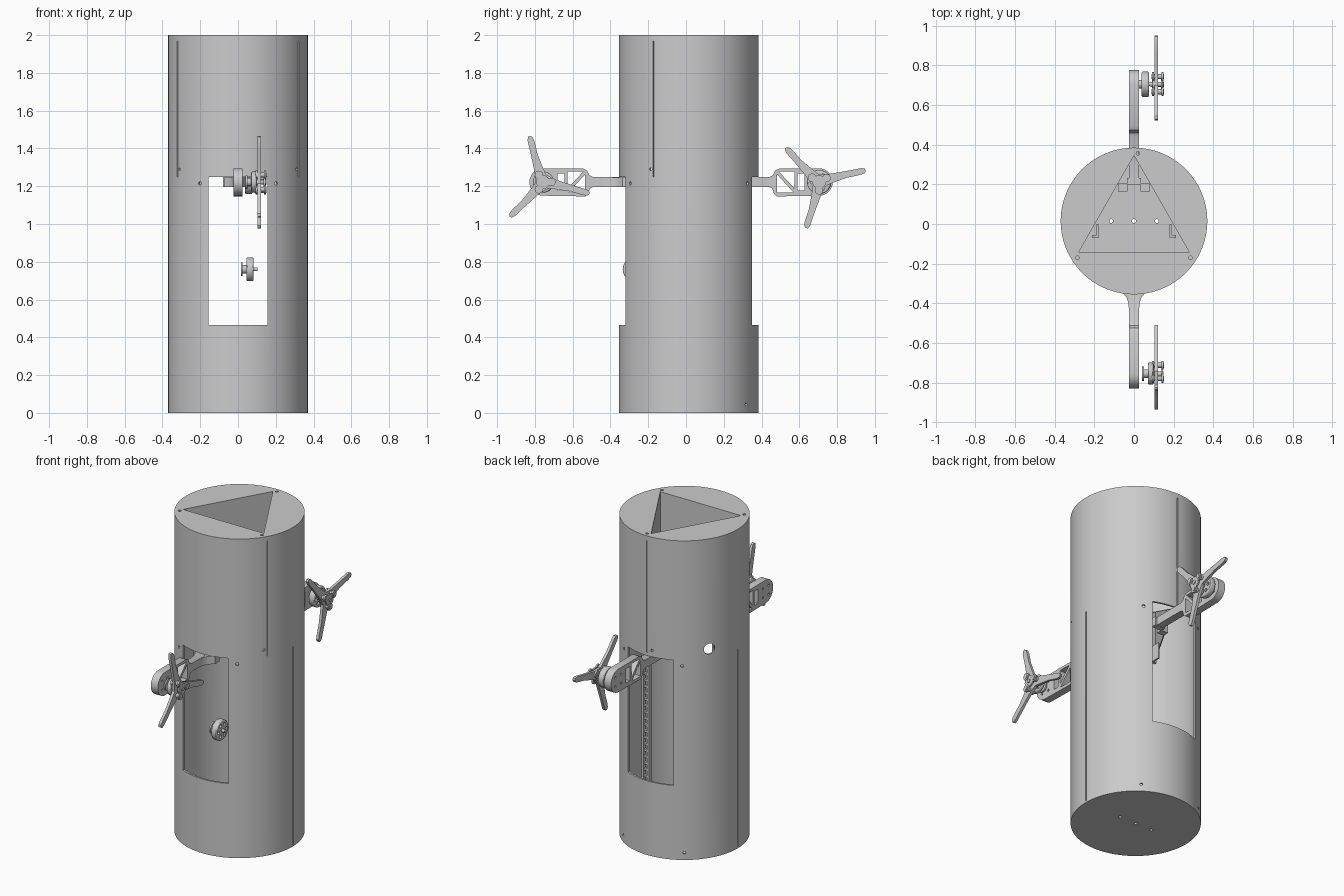
import bpy, bmesh, math
from math import sin, cos, pi, radians

if "Cube" in bpy.data.objects:
    bpy.data.objects.remove(bpy.data.objects["Cube"])

CY, R, WALL = 0.015, 0.37, 0.012      # body centre y, radius, shell thickness
HUB_Z = 1.222


def prism(name, pts, axis, lo, hi, smooth=False):
    """Extrude a 2D outline along x (pts are y,z) or z (pts are x,y)."""
    bm = bmesh.new()
    place = (lambda a, b, t: (t, a, b)) if axis == 'x' else (lambda a, b, t: (a, b, t))
    low = [bm.verts.new(place(a, b, lo)) for a, b in pts]
    top = [bm.verts.new(place(a, b, hi)) for a, b in pts]
    bm.faces.new(low)
    bm.faces.new(top)
    for i in range(len(pts)):
        j = (i + 1) % len(pts)
        bm.faces.new((low[i], low[j], top[j], top[i]))
    bmesh.ops.recalc_face_normals(bm, faces=bm.faces)
    me = bpy.data.meshes.new(name)
    bm.to_mesh(me)
    bm.free()
    ob = bpy.data.objects.new(name, me)
    bpy.context.collection.objects.link(ob)
    if smooth:
        shade(ob)
    return ob


def shade(ob):
    bpy.ops.object.select_all(action='DESELECT')
    ob.select_set(True)
    bpy.context.view_layer.objects.active = ob
    bpy.ops.object.shade_smooth_by_angle(angle=radians(30))


def circle(cx, cy, r, n=24):
    return [(cx + r * cos(2 * pi * i / n), cy + r * sin(2 * pi * i / n)) for i in range(n)]


def rect(x0, x1, y0, y1):
    return [(x0, y0), (x1, y0), (x1, y1), (x0, y1)]


def box(name, x0, x1, y0, y1, z0, z1):
    return prism(name, rect(x0, x1, y0, y1), 'z', z0, z1)


def cut(ob, cutter):
    cutter.hide_render = True
    m = ob.modifiers.new("cut", 'BOOLEAN')
    m.operation, m.solver, m.object = 'DIFFERENCE', 'EXACT', cutter
    bpy.context.view_layer.objects.active = ob
    bpy.ops.object.modifier_apply(modifier=m.name)
    bpy.data.objects.remove(cutter)


def radial(ob, angle, z):
    """Turn a cutter built around the x axis to a spot on the body wall."""
    ob.location = (0, CY, z)
    ob.rotation_euler = (0, 0, radians(angle))
    bpy.context.view_layer.update()
    return ob


# Hollow cylindrical body with closed ends
body = prism("body_shell", circle(0, CY, R, 96), 'z', 0, 2)
cut(body, prism("c", circle(0, CY, R - WALL, 96), 'z', 0.015, 1.985))

# Front and back windows
cut(body, box("c", -0.157, 0.157, -0.6, -0.1, 0.465, 1.25))
cut(body, box("c", -0.157, 0.157, 0.13, 0.6, 0.465, 1.25))

# Triangular well through the top
tri = [(-0.28, -0.145), (0.28, -0.145), (0, 0.345)]
cut(body, prism("c", tri, 'z', 1.9, 2.1))

# Holes in the floor, top and wall
for x in (-0.115, 0, 0.115):
    cut(body, prism("c", circle(x, CY, 0.01, 12), 'z', -0.1, 0.1))
for x, y in ((0.02, 0.357), (-0.285, -0.17), (0.285, -0.17)):
    cut(body, prism("c", circle(x, y, 0.009, 12), 'z', 1.95, 2.1))
wall_holes = [(a, 1.29, 0.008) for a in (-33, 95, 213)]
wall_holes += [(a, 1.215, 0.009) for a in (57, 123, 237, 303)]
wall_holes += [(a, 0.045, 0.008) for a in (55, 125)] + [(147.5, 1.31, 0.034)]
for a, z, r in wall_holes:
    cut(body, radial(prism("c", circle(0, 0, r, 20), 'x', 0.3, 0.45), a, z))

# Seam grooves between the shell panels
for a, z0, z1 in ((-30, 1.25, 1.97), (90, 1.27, 1.97), (210, 1.25, 1.97),
                  (0, 0.01, 1.25), (180, 0.01, 1.25)):
    cut(body, radial(prism("c", rect(-0.004, 0.004, z0, z1), 'x', 0.364, 0.4), a, 0))
shade(body)

# Walls of the triangular well
well = prism("payload_well", [(-0.29, -0.151), (0.29, -0.151), (0, 0.356)], 'z', 1.26, 1.99)
cut(well, prism("c", tri, 'z', 1.0, 2.1))

# Lattice rail inside the lower body
for x in (0.232, 0.27):
    box("rail_post", x - 0.006, x + 0.006, 0.02, 0.045, 0.015, 1.26)
for i in range(30):
    z = 0.05 + i * 0.04
    box("rail_rung", 0.232, 0.27, 0.024, 0.041, z, z + 0.012)

# Brackets under the well
for s in (-1, 1):
    a, b, c = sorted((s * 0.18, s * 0.213)), sorted((s * 0.18, s * 0.19)), sorted((s * 0.033, s * 0.08))
    box("side_bracket", *a, -0.07, -0.055, 1.16, 1.26)
    box("side_bracket_web", *b, -0.07, 0.0, 1.16, 1.26)
    box("carriage_lug", *c, 0.165, 0.205, 1.195, 1.25)
box("carriage_bridge", -0.035, 0.035, 0.2, 0.232, 1.195, 1.25)


def motor(name, x0, x1, y, z, r):
    """Motor can with a mounting boss and a shaft stub."""
    can = prism(name + "_can", circle(y, z, r, 36), 'x', x0, x1)
    m = can.modifiers.new("round", 'BEVEL')
    m.width, m.segments, m.limit_method = 0.008, 3, 'ANGLE'
    bpy.context.view_layer.objects.active = can
    bpy.ops.object.modifier_apply(modifier="round")
    for i in range(6):
        a = i * pi / 3
        cut(can, prism("c", circle(y + r * .6 * cos(a), z + r * .6 * sin(a), r * .17, 12), 'x', x1 - .012, x1 + .1))
    shade(can)
    prism(name + "_boss", circle(y, z, 0.022), 'x', x0 - 0.022, x0 + 0.002, True)
    prism(name + "_mount", circle(y, z, 0.036), 'x', x0 - 0.03, x0 - 0.02, True)
    prism(name + "_shaft", circle(y, z, 0.01), 'x', x1 - 0.01, x1 + 0.02, True)


# Half outline of one blade root to tip: (distance, sideways)
BLADE = [(0.035, -0.026), (0.08, -0.020), (0.15, -0.013), (0.22, -0.016), (0.243, -0.013),
         (0.254, -0.002), (0.252, 0.010), (0.235, 0.018), (0.17, 0.021), (0.10, 0.026), (0.05, 0.030)]


def propeller(name, y, z, start):
    pts = []
    for k in range(3):
        a = radians(start + 120 * k)
        pts += [(y + d * cos(a) - t * sin(a), z + d * sin(a) + t * cos(a)) for d, t in BLADE]
        # Clamp bolts at each blade root
        b = a + 0.25
        cy, cz = y + 0.044 * cos(b), z + 0.044 * sin(b)
        prism(name + "_bolt", circle(cy, cz, 0.013, 16), 'x', 0.088, 0.152, True)
        for x in (0.092, 0.138):
            prism(name + "_washer", circle(cy, cz, 0.022, 20), 'x', x, x + 0.01, True)
    prism(name + "_blades", pts, 'x', 0.104, 0.121, True)
    for x in (0.094, 0.136):
        prism(name + "_clamp", circle(y, z, 0.036, 32), 'x', x, x + 0.009, True)
    prism(name + "_spindle", circle(y, z, 0.012), 'x', 0.08, 0.15, True)


def arm(name, s, hub_y, reach):
    """Truss arm: rounded motor end, lattice box, then a slim beam into the body."""
    P = lambda v, w: (hub_y - s * v, HUB_Z + w)
    out = [P(-0.072 * cos(t), 0.072 * sin(t)) for t in [radians(-90 + 10 * i) for i in range(19)]]
    out += [P(v, w) for v, w in ((0.21, 0.072), (0.232, 0.062), (0.245, 0.036), (0.265, 0.026),
                                 (reach, 0.026), (reach, -0.026), (0.265, -0.026),
                                 (0.248, -0.034), (0.24, -0.06), (0.225, -0.076))]
    ob = prism(name, out, 'x', -0.024, 0.024)
    for tri_pts in (((0.13, 0.055), (0.212, 0.055), (0.13, -0.035)),
                    ((0.222, 0.04), (0.222, -0.056), (0.135, -0.056)),
                    ((0.115, 0.045), (0.115, -0.045), (0.078, -0.045), (0.078, 0.045))):
        cut(ob, prism("c", [P(*q) for q in tri_pts], 'x', -0.1, 0.1))
    for i in range(4):
        a = pi / 4 + i * pi / 2
        cut(ob, prism("c", circle(*P(0.04 * cos(a), 0.04 * sin(a)), 0.007, 12), 'x', -0.1, 0.1))
    shade(ob)


# Rear arm with motor and propeller
arm("rear_arm", 1, 0.705, 0.50)
motor("rear_motor", 0.038, 0.076, 0.705, HUB_Z, 0.064)
propeller("rear_propeller", 0.705, HUB_Z, 14)

# Front arm with flared root, motor and propeller
arm("front_arm", -1, -0.757, 0.56)
flare = [(0.025, -0.44), (0.028, -0.40), (0.038, -0.37), (0.055, -0.35), (0.075, -0.335), (0.075, -0.29)]
prism("front_arm_root", flare + [(-x, y) for x, y in reversed(flare)], 'z', 1.197, 1.247, True)
motor("front_motor", 0.07, 0.098, -0.755, HUB_Z, 0.056)
propeller("front_propeller", -0.757, HUB_Z, 106)

# Spare motor hanging in the front window
motor("lower_motor", 0.045, 0.083, -0.272, 0.76, 0.063)
